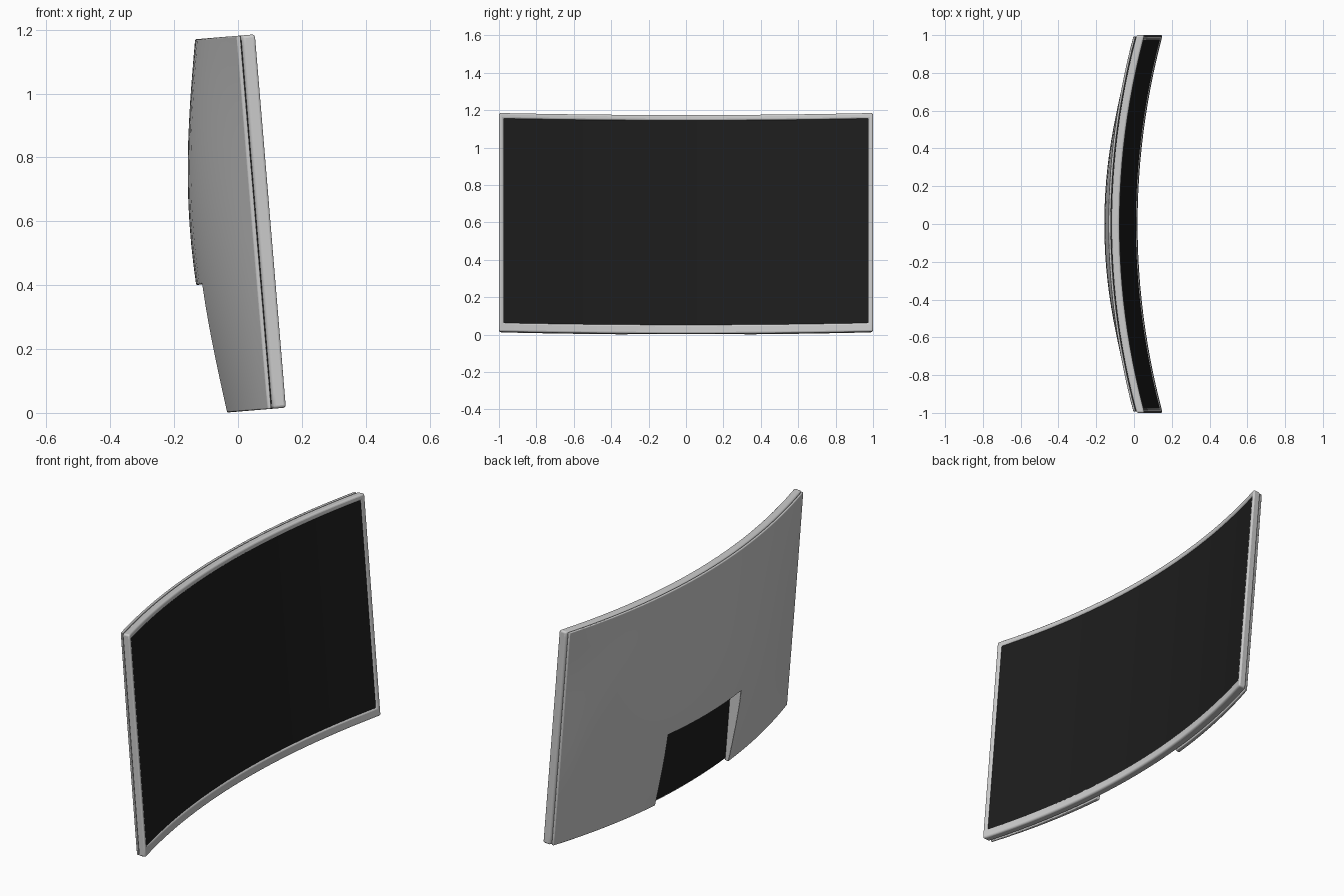
import bpy, bmesh, math

if "Cube" in bpy.data.objects:
    bpy.data.objects.remove(bpy.data.objects["Cube"])

TILT = math.radians(4.75)
V0, V1 = 0.004, 1.177          # bottom and top along the tilted panel
COLS = 24


def arc(y):
    return 0.02 + 0.133 * y * y


def steps(points, n):
    """Subdivide every interval of a list of breakpoints."""
    out = []
    for (a, b), k in zip(zip(points, points[1:]), n):
        out += [a + (b - a) * i / k for i in range(k)]
    return out + [points[-1]]


def curved_slab(name, ys, vs, front, back, skip=lambda y, v: False, bevel=0.0, color=None):
    """Closed solid between two depth functions, with skipped cells left open."""
    bm = bmesh.new()
    cache = {}

    def vert(i, j, side):
        if (i, j, side) not in cache:
            y, v = ys[i], vs[j]
            u = (front if side else back)(y, v)
            cache[i, j, side] = bm.verts.new((u * math.cos(TILT) - v * math.sin(TILT), y,
                                              u * math.sin(TILT) + v * math.cos(TILT)))
        return cache[i, j, side]

    def filled(i, j):
        return (0 <= i < len(ys) - 1 and 0 <= j < len(vs) - 1 and
                not skip((ys[i] + ys[i + 1]) / 2, (vs[j] + vs[j + 1]) / 2))

    for i in range(len(ys) - 1):
        for j in range(len(vs) - 1):
            if not filled(i, j):
                continue
            ring = [(i, j), (i + 1, j), (i + 1, j + 1), (i, j + 1)]
            bm.faces.new([vert(*c, 1) for c in ring])
            bm.faces.new([vert(*c, 0) for c in reversed(ring)])
            near = [(i, j - 1), (i + 1, j), (i, j + 1), (i - 1, j)]
            for k in range(4):
                if not filled(*near[k]):
                    a, b = ring[k], ring[(k + 1) % 4]
                    bm.faces.new([vert(*a, 0), vert(*b, 0), vert(*b, 1), vert(*a, 1)])
    bmesh.ops.recalc_face_normals(bm, faces=bm.faces[:])
    mesh = bpy.data.meshes.new(name)
    bm.to_mesh(mesh)
    bm.free()
    ob = bpy.data.objects.new(name, mesh)
    bpy.context.collection.objects.link(ob)
    if bevel:
        mod = ob.modifiers.new("rounded_edges", 'BEVEL')
        mod.width = bevel
        mod.segments = 3
        mod.limit_method = 'ANGLE'
        mod.angle_limit = math.radians(45)
    if color:
        mat = bpy.data.materials.new(name)
        mat.diffuse_color = color
        mat.use_nodes = True
        mat.node_tree.nodes["Principled BSDF"].inputs["Base Color"].default_value = mat.diffuse_color
        mesh.materials.append(mat)
    bpy.ops.object.select_all(action='DESELECT')
    bpy.context.view_layer.objects.active = ob
    ob.select_set(True)
    bpy.ops.object.shade_smooth_by_angle(angle=math.radians(35))
    return ob


# Bezel frame: narrow sides and top, deeper bottom
SIDE, TOP, BOTTOM = 0.975, V1 - 0.03, V0 + 0.048
curved_slab("bezel", steps([-1, -SIDE, SIDE, 1], [1, COLS, 1]), [V0, BOTTOM, TOP, V1],
            lambda y, v: arc(y), lambda y, v: arc(y) - 0.042,
            lambda y, v: abs(y) < SIDE and BOTTOM < v < TOP, 0.009)

# Dark display panel, also visible inside the rear notch and the seam
curved_slab("display_panel", steps([-0.985, 0.985], [COLS]), [V0 + 0.015, V1 - 0.015],
            lambda y, v: arc(y) - 0.006, lambda y, v: arc(y) - 0.048,
            color=(0.012, 0.012, 0.012, 1))


# Bulging rear shell with a cut-out for the stand
def shell_back(y, v):
    t = (v - V0) / (V1 - V0)
    bulge = 0.06 * math.sin(math.pi * t) + 0.011 * (1 - t)
    return arc(y) - 0.057 - bulge * max(0.0, 1 - y * y)


NOTCH_Y, NOTCH_V = 0.31, 0.41
curved_slab("rear_shell", steps([-0.992, -NOTCH_Y, NOTCH_Y, 0.992], [10, 8, 10]),
            steps([V0, NOTCH_V, V1], [7, 12]),
            lambda y, v: arc(y) - 0.045, shell_back,
            lambda y, v: abs(y) < NOTCH_Y and v < NOTCH_V, 0.004)
